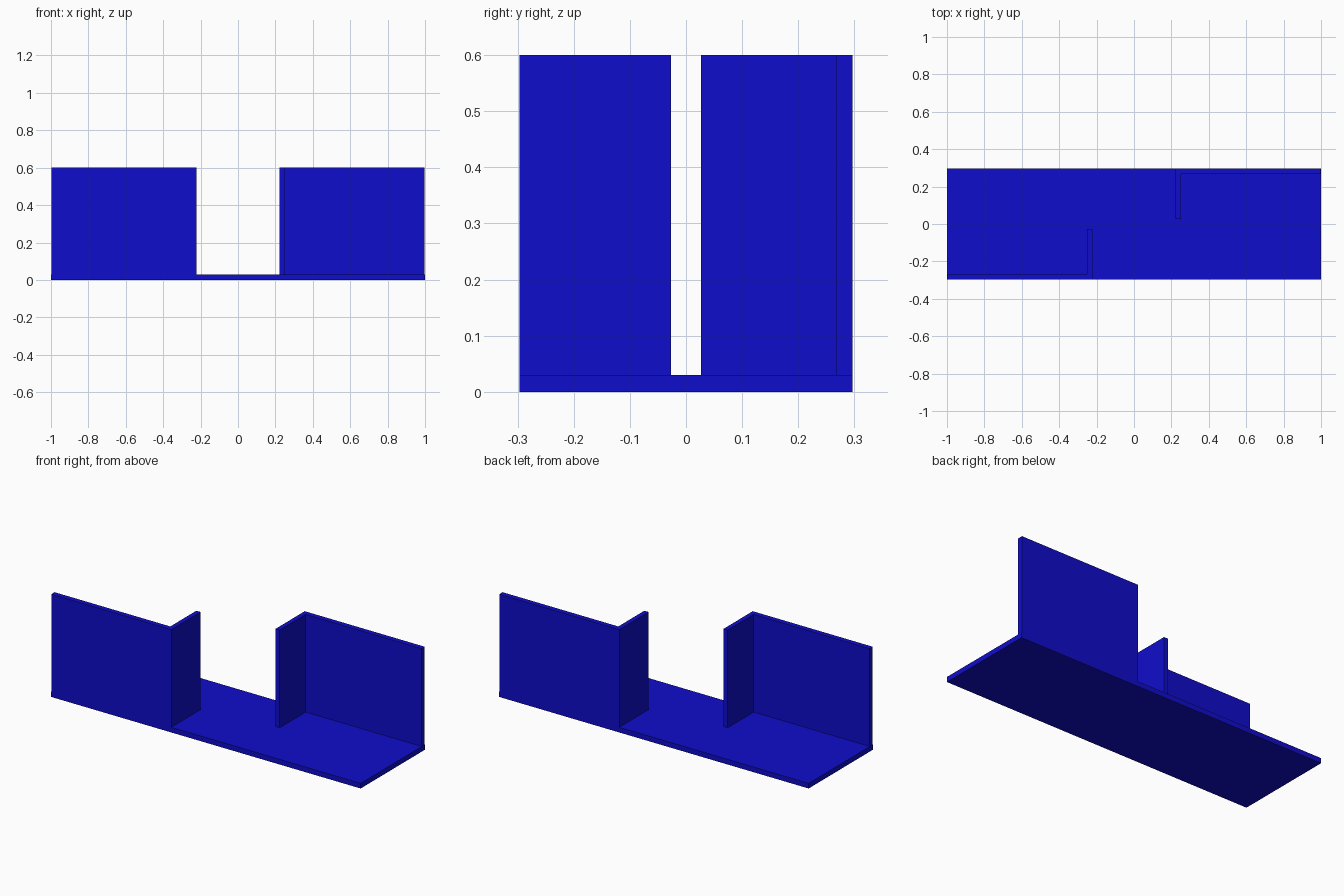
import bpy, bmesh, math
from mathutils import Matrix

if "Cube" in bpy.data.objects:
    bpy.data.objects.remove(bpy.data.objects["Cube"])

blue = bpy.data.materials.new("blue")
blue.diffuse_color = (0.005, 0.004, 0.6, 1)
blue.use_nodes = True
blue.node_tree.nodes["Principled BSDF"].inputs["Base Color"].default_value = blue.diffuse_color


def prism(name, outline, z0, z1, turn=0):
    """Extrude a plan outline from z0 to z1, turned about the z axis."""
    bm = bmesh.new()
    face = bm.faces.new([bm.verts.new((x, y, z0)) for x, y in outline])
    top = bmesh.ops.extrude_face_region(bm, geom=[face])["geom"]
    bmesh.ops.translate(bm, vec=(0, 0, z1 - z0),
                        verts=[v for v in top if isinstance(v, bmesh.types.BMVert)])
    bm.transform(Matrix.Rotation(turn, 4, "Z"))
    bmesh.ops.recalc_face_normals(bm, faces=bm.faces)
    mesh = bpy.data.meshes.new(name)
    bm.to_mesh(mesh)
    bm.free()
    mesh.materials.append(blue)
    obj = bpy.data.objects.new(name, mesh)
    bpy.context.collection.objects.link(obj)
    return obj


D = 0.297   # half depth
T = 0.03    # panel thickness

# Floor panel
prism("base_plate", [(-1, -D), (1, -D), (1, D), (-1, D)], 0, T)

# L-shaped walls: long outer side plus a short return, repeated half a turn round
wall = [(-0.997, -D), (-0.223, -D), (-0.223, -0.027),
        (-0.25, -0.027), (-0.25, -D + T), (-0.997, -D + T)]
prism("front_left_wall", wall, T, 0.6)
prism("back_right_wall", wall, T, 0.6, math.pi)
